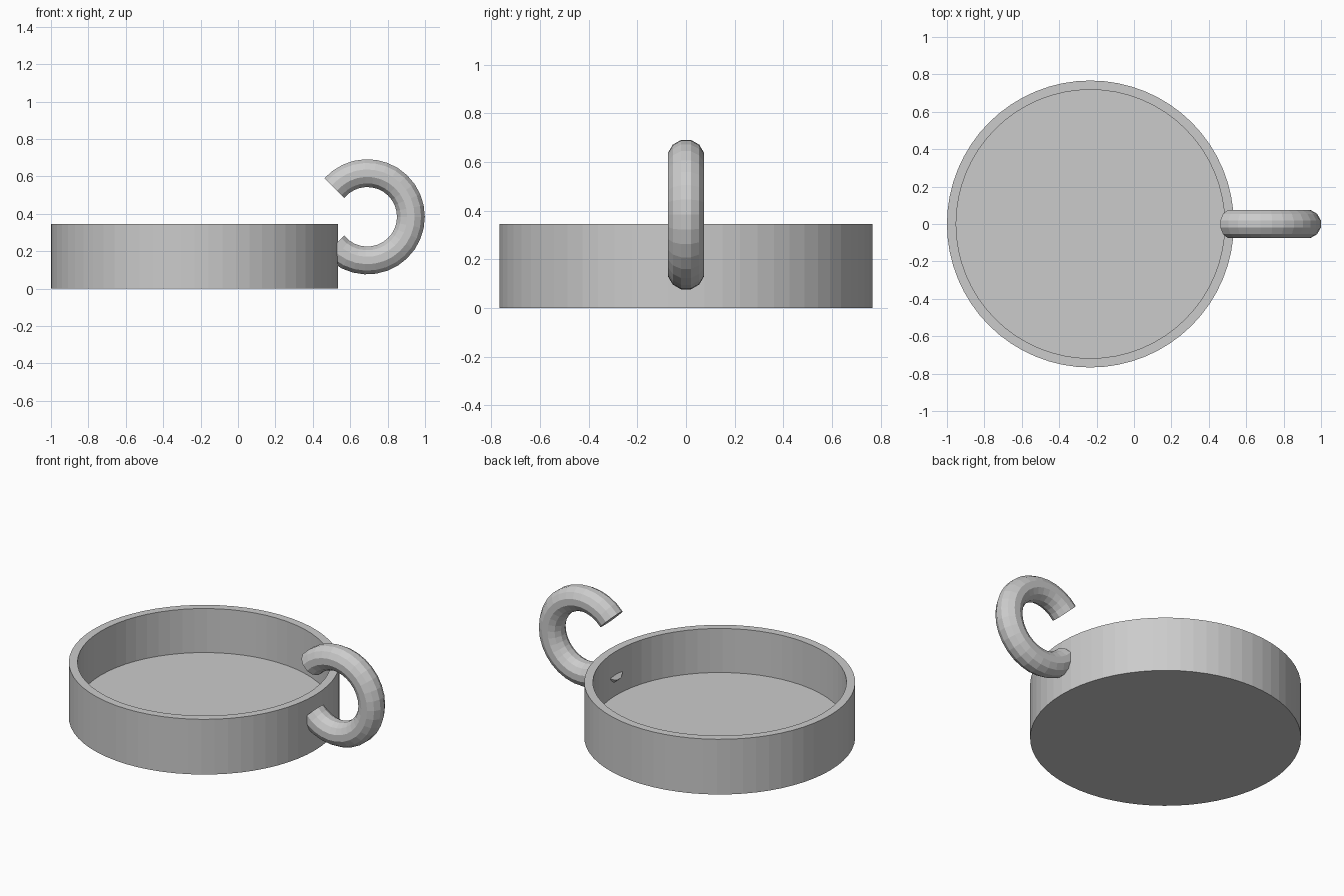
import bpy, bmesh, math

if "Cube" in bpy.data.objects:
    bpy.data.objects.remove(bpy.data.objects["Cube"])

grey = bpy.data.materials.new("plain_grey")
grey.diffuse_color = (0.6, 0.6, 0.6, 1)
grey.use_nodes = True
grey.node_tree.nodes["Principled BSDF"].inputs["Base Color"].default_value = grey.diffuse_color


def finish(name, bm):
    bmesh.ops.recalc_face_normals(bm, faces=bm.faces)
    mesh = bpy.data.meshes.new(name)
    bm.to_mesh(mesh)
    bm.free()
    mesh.materials.append(grey)
    obj = bpy.data.objects.new(name, mesh)
    bpy.context.collection.objects.link(obj)
    return obj


def skin(bm, rings):
    """Bridge consecutive rings of points and cap both ends."""
    loops = [[bm.verts.new(p) for p in ring] for ring in rings]
    n = len(loops[0])
    for a, b in zip(loops, loops[1:]):
        for i in range(n):
            j = (i + 1) % n
            bm.faces.new((a[i], a[j], b[j], b[i]))
    bm.faces.new(loops[0])
    bm.faces.new(loops[-1])


# Round dish: outer wall, flat rim, inner wall and floor
SIDES = 64
CENTRE_X, OUTER, INNER, HEIGHT, FLOOR = -0.233, 0.767, 0.718, 0.345, 0.07
profile = [(OUTER, 0), (OUTER, HEIGHT), (INNER, HEIGHT), (INNER, FLOOR)]
bm = bmesh.new()
skin(bm, [[(CENTRE_X + r * math.cos(math.tau * i / SIDES),
            r * math.sin(math.tau * i / SIDES), z) for i in range(SIDES)]
          for r, z in profile])
finish("dish", bm)

# Open hook handle: twelve-sided tube swept along an arc, ends cut at 45 degrees
HOOK_X, HOOK_Z, MAJOR, MINOR = 0.691, 0.384, 0.2335, 0.077
STEPS, TUBE, END, CUT = 24, 12, math.radians(139), math.radians(135)
rings = []
for s in range(STEPS + 1):
    t = -1 + 2 * s / STEPS
    angle = t * END
    tilt = t * CUT if abs(t) == 1 else angle
    cx = HOOK_X + MAJOR * math.cos(angle)
    cz = HOOK_Z + MAJOR * math.sin(angle)
    ring = []
    for k in range(TUBE):
        b = math.tau * (k + 0.5) / TUBE
        out = MINOR * math.cos(b)
        ring.append((cx + out * math.cos(tilt), MINOR * math.sin(b),
                     cz + out * math.sin(tilt)))
    rings.append(ring)
bm = bmesh.new()
skin(bm, rings)
finish("hook_handle", bm)
